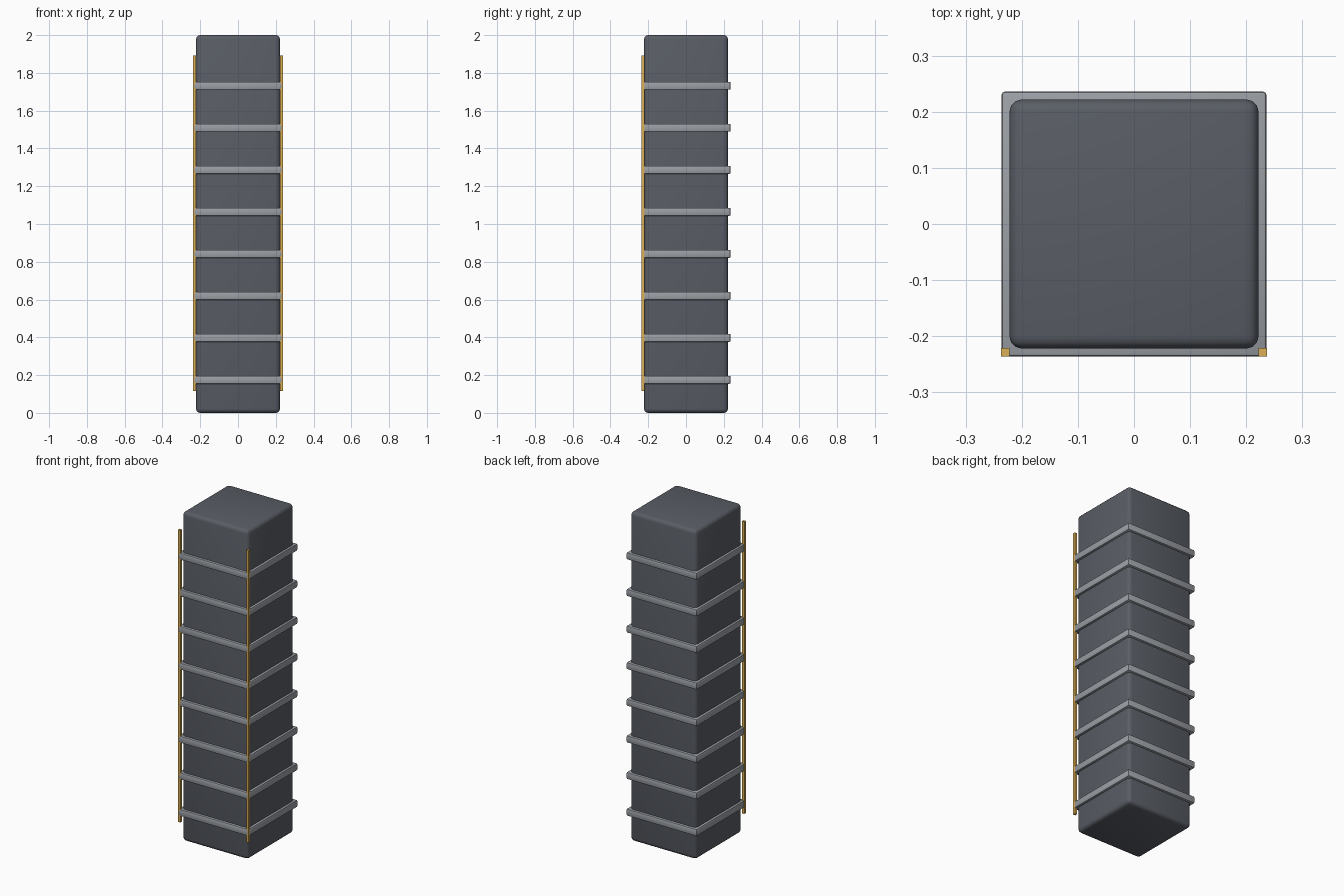
import bpy
from math import radians

if "Cube" in bpy.data.objects:
    bpy.data.objects.remove(bpy.data.objects["Cube"])


def box(name, center, size, bevel=0.0, segments=3, color=None):
    """Box with optional rounded edges and flat colour."""
    bpy.ops.mesh.primitive_cube_add(size=1, location=center)
    ob = bpy.context.object
    ob.name = name
    ob.scale = size
    bpy.ops.object.transform_apply(location=False, rotation=False, scale=True)
    if bevel:
        mod = ob.modifiers.new("rounded_edges", 'BEVEL')
        mod.width = bevel
        mod.segments = segments
        bpy.ops.object.modifier_apply(modifier=mod.name)
        bpy.ops.object.shade_smooth_by_angle(angle=radians(35))
    if color:
        ob.data.materials.append(color)
    return ob


def material(name, rgb):
    mat = bpy.data.materials.new(name)
    mat.diffuse_color = (*rgb, 1)
    mat.use_nodes = True
    mat.node_tree.nodes["Principled BSDF"].inputs["Base Color"].default_value = mat.diffuse_color
    return mat


dark = material("dark_stone", (0.10, 0.11, 0.13))
steel = material("steel", (0.33, 0.35, 0.38))
gold = material("gold", (0.70, 0.42, 0.09))

# Main column
box("column", (0, 0, 1), (0.444, 0.444, 2), 0.022, 3, dark)

# Evenly spaced bands wrapped around the column
for i in range(8):
    box(f"band_{i + 1}", (0, 0, 0.175 + i * 0.2224), (0.472, 0.472, 0.042), 0.006, 2, steel)

# Thin trim strips on the two front corners
for side, x in (("left", -1), ("right", 1)):
    box(f"trim_strip_{side}", (x * 0.2295, -0.2285, 1.004), (0.015, 0.015, 1.775), color=gold)
